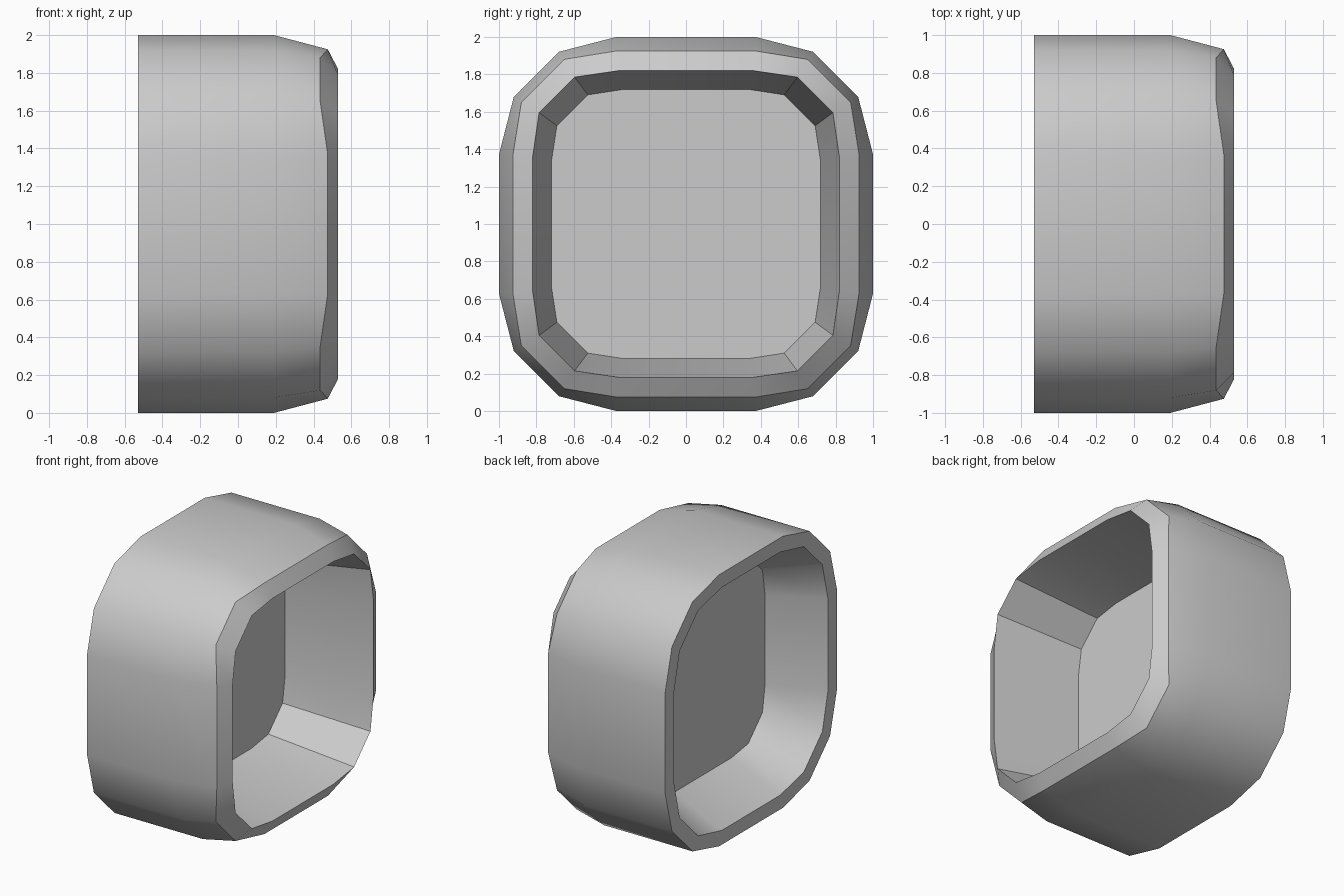
import bpy, bmesh, math

if "Cube" in bpy.data.objects:
    bpy.data.objects.remove(bpy.data.objects["Cube"])

# Each ring: flat half width w with its end f, corner point (a, b), x of flat part, x of corner
rings = [
    (0.72, 0.33, 0.69, 0.525, -0.14, -0.14),    # back recess floor
    (0.895, 0.34, 0.83, 0.615, -0.53, -0.53),   # back rim, inner edge
    (1.00, 0.37, 0.92, 0.68, -0.53, -0.53),     # back rim, outer edge
    (1.00, 0.37, 0.92, 0.68, 0.19, 0.19),       # start of front taper
    (0.925, 0.37, 0.88, 0.65, 0.475, 0.435),    # front edge, dipped at corners
    (0.82, 0.355, 0.785, 0.595, 0.53, 0.53),    # front lip
    (0.72, 0.33, 0.69, 0.525, -0.12, -0.12),    # front recess floor
]


def ring_points(w, f, a, b, xf, xc):
    """Sixteen-sided rounded square around the x axis."""
    quarter = [(w, -f, xf), (w, f, xf), (a, b, xc), (b, a, xc)]
    pts = []
    for k in range(4):
        c, s = round(math.cos(k * math.pi / 2)), round(math.sin(k * math.pi / 2))
        pts += [(x, y * c - z * s, 1 + y * s + z * c) for y, z, x in quarter]
    return pts


# Hollow casing with a thin partition between its two recesses
bm = bmesh.new()
loops = [[bm.verts.new(p) for p in ring_points(*r)] for r in rings]
for lo, hi in zip(loops, loops[1:]):
    for i in range(16):
        j = (i + 1) % 16
        bm.faces.new((lo[i], lo[j], hi[j], hi[i]))
bm.faces.new(loops[0])
bm.faces.new(loops[-1])
bmesh.ops.recalc_face_normals(bm, faces=bm.faces)

mesh = bpy.data.meshes.new("casing")
bm.to_mesh(mesh)
bm.free()
casing = bpy.data.objects.new("casing", mesh)
bpy.context.collection.objects.link(casing)
bpy.context.view_layer.objects.active = casing
casing.select_set(True)
bpy.ops.object.shade_smooth_by_angle(angle=math.radians(33))
